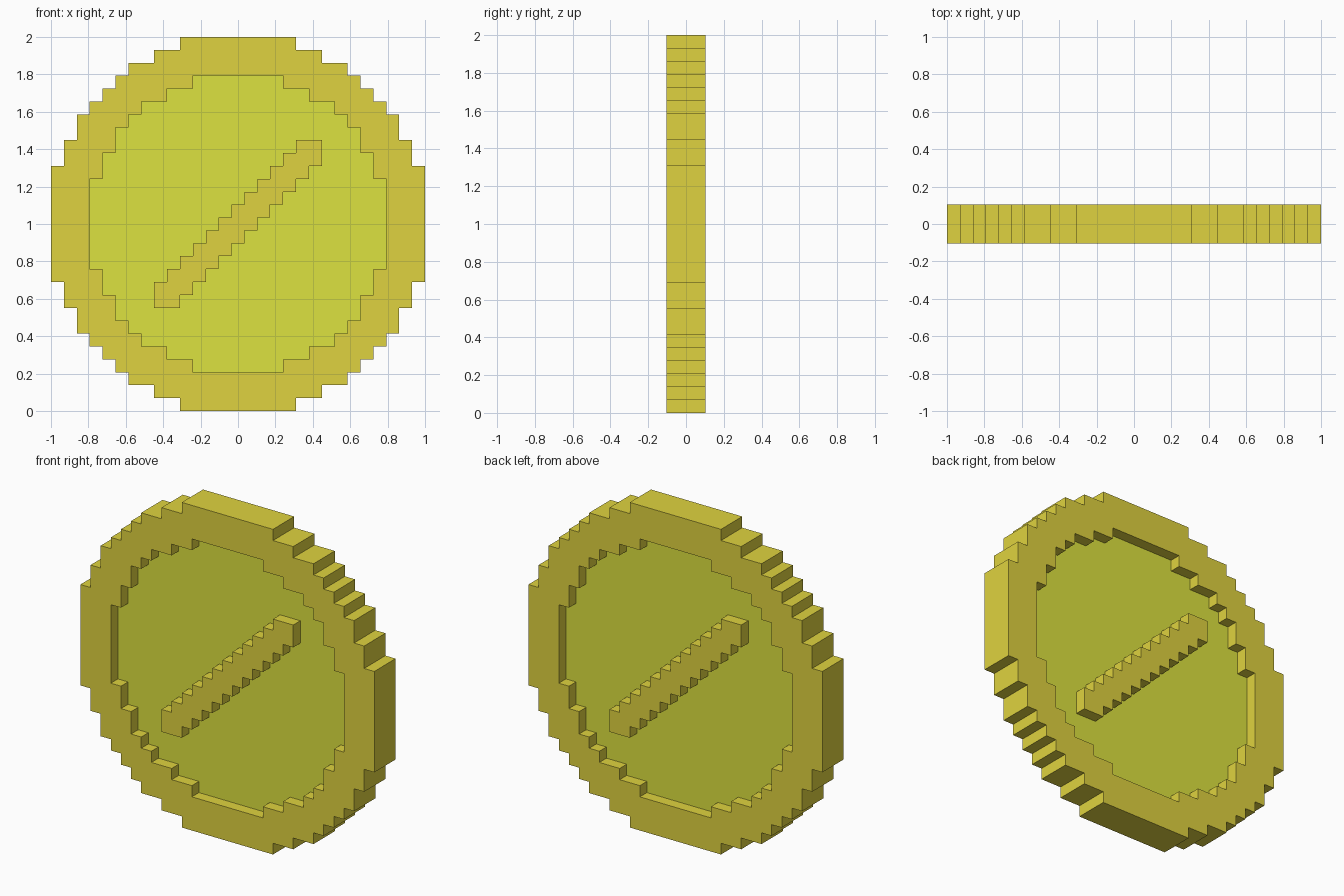
import bpy
from math import pi
from mathutils import Matrix

if "Cube" in bpy.data.objects:
    bpy.data.objects.remove(bpy.data.objects["Cube"])

U = 2 / 29  # one voxel


def material(name, color):
    m = bpy.data.materials.new(name)
    m.diffuse_color = color
    m.use_nodes = True
    m.node_tree.nodes["Principled BSDF"].inputs["Base Color"].default_value = m.diffuse_color
    return m


def ring(corners):
    """Closed stepped outline: quarter staircase turned four times."""
    quarter = [corners[0]]
    for (x0, _), (x1, z1) in zip(corners, corners[1:]):
        quarter += [(x0, z1), (x1, z1)]
    pts = []
    for _ in range(4):
        pts += quarter
        quarter = [(z, -x) for x, z in quarter]
    return pts


def slab(name, outlines, thickness, y, mat, turn=0):
    """Extrude filled outlines (in voxels) into an upright slab centred at depth y."""
    curve = bpy.data.curves.new(name + "_outline", 'CURVE')
    curve.dimensions = '2D'
    curve.fill_mode = 'BOTH'
    curve.extrude = thickness / 2 * U
    for pts in outlines:
        s = curve.splines.new('POLY')
        s.points.add(len(pts) - 1)
        for p, (x, z) in zip(s.points, pts):
            p.co = (x * U, z * U, 0, 1)
        s.use_cyclic_u = True
    tmp = bpy.data.objects.new(name + "_tmp", curve)
    bpy.context.collection.objects.link(tmp)
    deps = bpy.context.evaluated_depsgraph_get()
    mesh = bpy.data.meshes.new_from_object(tmp.evaluated_get(deps))
    bpy.data.objects.remove(tmp)
    mesh.transform(Matrix.Translation((0, 0, 1)) @ Matrix.Rotation(turn, 4, 'Z')
                   @ Matrix.Translation((0, y * U, 0)) @ Matrix.Rotation(pi / 2, 4, 'X'))
    mesh.name = name
    mesh.materials.clear()
    mesh.materials.append(mat)
    for f in mesh.polygons:
        f.use_smooth = False
    obj = bpy.data.objects.new(name, mesh)
    bpy.context.collection.objects.link(obj)
    return obj


gold = material("gold", (0.74, 0.65, 0.05, 1))
yellow = material("yellow", (0.72, 0.76, 0.05, 1))

outer = ring([(4.5, 14.5), (6.5, 13.5), (8.5, 12.5), (9.5, 11.5), (10.5, 10.5),
              (11.5, 9.5), (12.5, 8.5), (13.5, 6.5), (14.5, 4.5)])
inner = ring([(3.5, 11.5), (5.5, 10.5), (7.5, 9.5), (8.5, 8.5),
              (9.5, 7.5), (10.5, 5.5), (11.5, 3.5)])

# Rim and recessed face panel
slab("rim", [outer, inner], 3, 0, gold)
slab("face_panel", [inner], 1, 0, yellow)

# Diagonal stepped bar, one raised on each face
upper = [(-6.5, -6.5), (-6.5, -4.5)]
for k in range(11):
    upper += [(k - 5.5, k - 4.5), (k - 5.5, k - 3.5)]
lower = [(-x, -z) for x, z in upper]
bar = upper + lower
slab("front_bar", [bar], 1, -1, gold)
slab("back_bar", [bar], 1, -1, gold, turn=pi)
